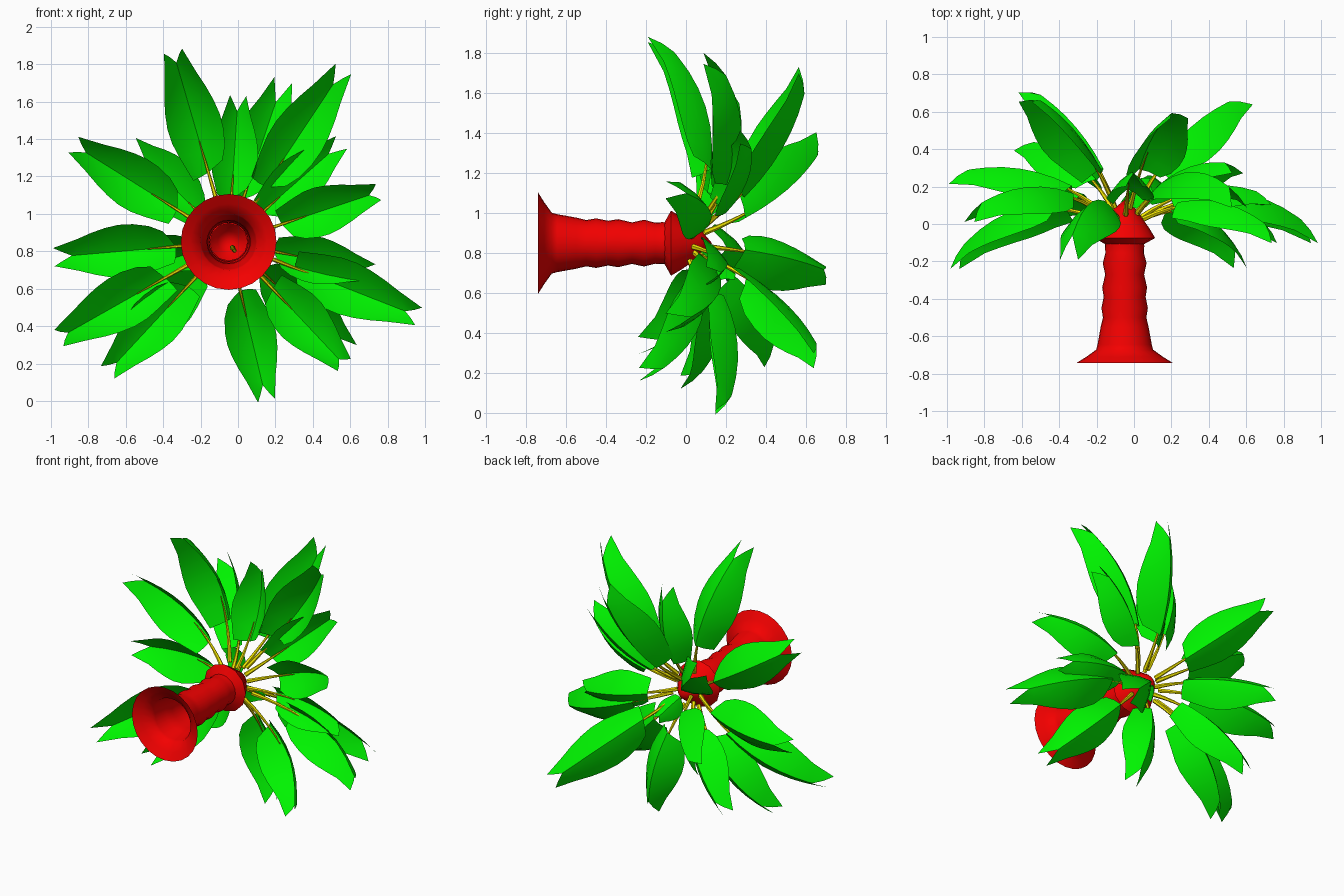
import bpy, bmesh, math
from mathutils import Vector

if "Cube" in bpy.data.objects:
    bpy.data.objects.remove(bpy.data.objects["Cube"])

def material(name, col):
    m = bpy.data.materials.new(name)
    m.diffuse_color = (*col, 1)
    m.use_nodes = True
    m.node_tree.nodes["Principled BSDF"].inputs["Base Color"].default_value = m.diffuse_color
    return m

RED = material("red", (0.9, 0.0, 0.0))
GREEN = material("green", (0.0, 0.9, 0.0))
YELLOW = material("yellow", (0.9, 0.8, 0.0))
CX, CZ = -0.05, 0.85          # trunk axis runs along y through here

def make(name, verts, faces, mat, angle=40):
    me = bpy.data.meshes.new(name)
    me.from_pydata(verts, [], faces)
    bm = bmesh.new()
    bm.from_mesh(me)
    bmesh.ops.remove_doubles(bm, verts=bm.verts, dist=1e-5)
    bmesh.ops.recalc_face_normals(bm, faces=bm.faces)
    bm.to_mesh(me)
    bm.free()
    me.materials.append(mat)
    ob = bpy.data.objects.new(name, me)
    bpy.context.collection.objects.link(ob)
    bpy.ops.object.select_all(action='DESELECT')
    ob.select_set(True)
    bpy.context.view_layer.objects.active = ob
    bpy.ops.object.shade_smooth_by_angle(angle=math.radians(angle))
    return ob

def lathe(name, profile, mat, n=24):
    verts = [(CX + r * math.cos(2 * math.pi * i / n), y, CZ + r * math.sin(2 * math.pi * i / n))
             for y, r in profile for i in range(n)]
    faces = [(j * n + i, j * n + (i + 1) % n, (j + 1) * n + (i + 1) % n, (j + 1) * n + i)
             for j in range(len(profile) - 1) for i in range(n)]
    return make(name, verts, faces, mat)

# Flared, open-ended trunk with soft bulges
lathe("trunk", [(-0.742, 0.256), (-0.71, 0.205), (-0.672, 0.152), (-0.645, 0.145), (-0.55, 0.128),
                (-0.50, 0.116), (-0.45, 0.124), (-0.39, 0.112), (-0.34, 0.12), (-0.27, 0.104),
                (-0.21, 0.117), (-0.155, 0.103), (-0.12, 0.105), (-0.09, 0.104)], RED)
# Crown knob that the stems grow from
lathe("crown", [(-0.11, 0.10), (-0.075, 0.163), (-0.02, 0.13), (0.03, 0.095),
                (0.08, 0.06), (0.13, 0.0)], RED, 12)

ROOT = Vector((CX, 0.0, CZ))

def spine(tip, bow):
    """Arched path from the crown to a leaf tip: point, tangent and outward normal at t."""
    d = tip - ROOT
    side = Vector((0, 1, 0)).cross(d).normalized()
    up = d.cross(side).normalized()
    ctrl = ROOT + d * 0.55 + up * bow * d.length
    def at(t):
        p = ROOT * (1 - t) ** 2 + ctrl * 2 * t * (1 - t) + tip * t * t
        tan = ((ctrl - ROOT) * (1 - t) + (tip - ctrl) * t).normalized()
        return p, tan, tan.cross(side).normalized(), side
    return at

def leaf(i, tip, bow, start=0.32):
    at = spine(Vector(tip), bow)
    size = (Vector(tip) - ROOT).length
    # Folded blade: halfwidth along its length, forked at the tip
    widths = [0.09, 0.125, 0.143, 0.146, 0.135, 0.115, 0.088, 0.05]
    cols = [-1, -0.5, 0, 0.5, 1]
    verts, faces = [], []
    for j, w in enumerate(widths):
        w *= min(1, 0.3 + 0.7 * size)
        s = j / (len(widths) - 1)
        for u in cols:
            fork = abs(u) if j == len(widths) - 1 else 0.5
            t = start + (1.03 - start) * (s - 0.16 * s ** 3 * (1 - fork))
            if j == 0:
                t += 0.03 * u
            p, tan, up, side = at(t)
            verts.append(p + side * w * u - up * w * (0.55 * abs(u) + 0.45 * u * u))
    n = len(cols)
    for j in range(len(widths) - 1):
        for k in range(n - 1):
            a = j * n + k
            faces.append((a, a + 1, a + n + 1, a + n))
    make(f"leaf_{i}", verts, faces, GREEN, 35)
    # Tapered stem following the midrib underside
    rings, m = 6, 6
    verts, faces = [], []
    for j in range(rings):
        t = 0.10 + 0.38 * j / (rings - 1)
        p, tan, up, side = at(t)
        r = 0.015 * (1 - 0.85 * j / (rings - 1))
        for k in range(m):
            a = 2 * math.pi * k / m
            verts.append(p - up * 0.025 + (side * math.cos(a) + up * math.sin(a)) * r)
    for j in range(rings - 1):
        for k in range(m):
            faces.append((j * m + k, j * m + (k + 1) % m, (j + 1) * m + (k + 1) % m, (j + 1) * m + k))
    make(f"stem_{i}", verts, faces, YELLOW)

# Leaf tips with arch amount
LEAVES = [
    ((-0.35, -0.13, 1.88), 0.36), ((0.56, 0.15, 1.77), 0.35), ((0.23, 0.61, 1.68), 0.22),
    ((0.0, 0.25, 1.62), 0.30), ((0.54, 0.32, 1.37), 0.27), ((0.76, -0.05, 1.12), 0.36),
    ((0.97, -0.04, 0.45), 0.36), ((0.72, 0.15, 0.69), 0.30), ((0.58, -0.18, 0.18), 0.38),
    ((0.57, 0.68, 0.29), 0.20), ((0.15, 0.20, 0.01), 0.32), ((-0.70, 0.03, 0.15), 0.36),
    ((-0.97, -0.18, 0.33), 0.36), ((-0.88, 0.07, 1.37), 0.33), ((-0.97, 0.27, 0.77), 0.28),
    ((-0.55, 0.69, 1.34), 0.20), ((-0.56, 0.73, 0.70), 0.20), ((-0.59, 0.44, 0.28), 0.26),
    ((0.05, 0.26, 0.70), 0.15),
]
for i, (tip, bow) in enumerate(LEAVES, 1):
    leaf(i, tip, bow)
